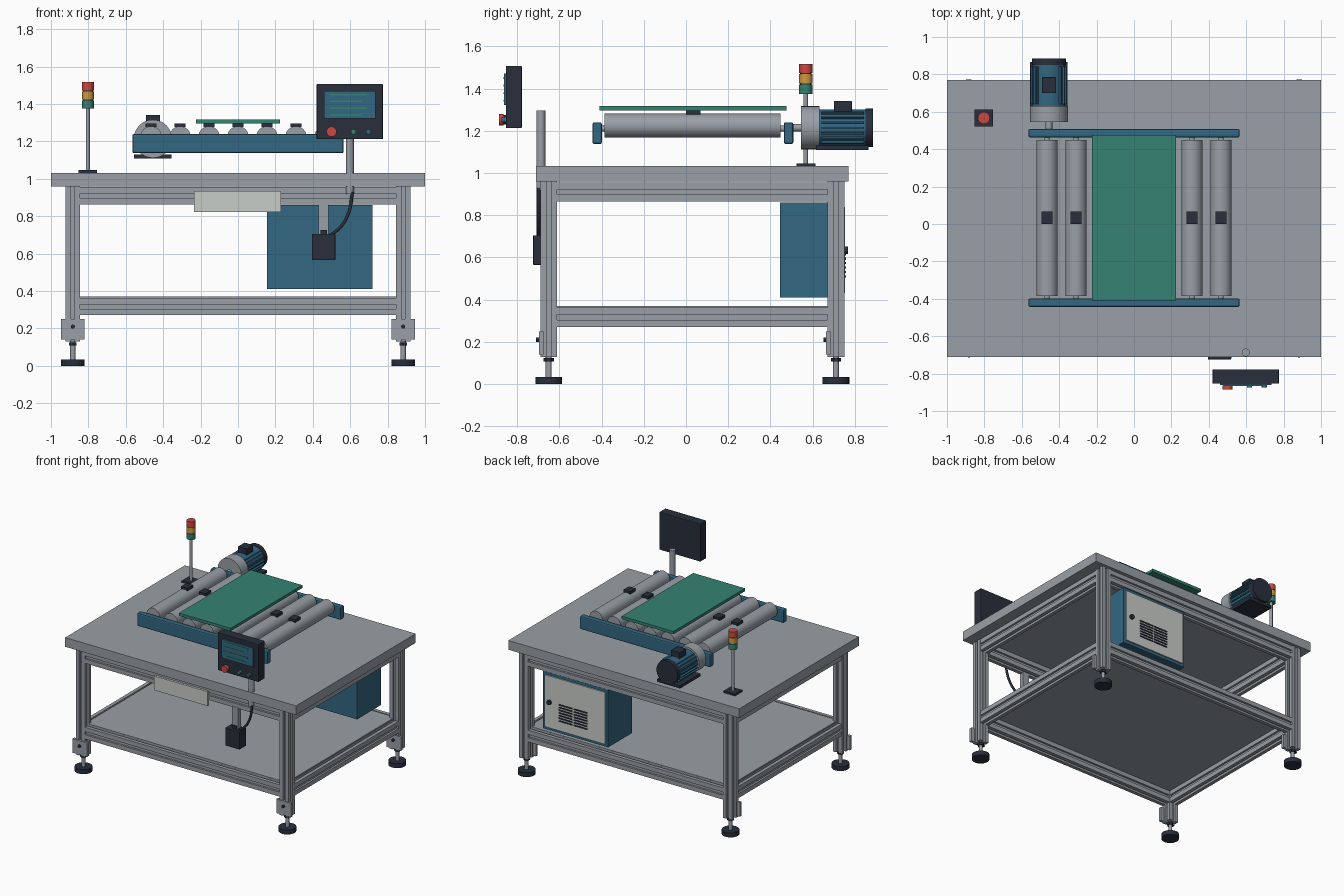
import bpy, bmesh, math
from mathutils import Vector, Matrix

if "Cube" in bpy.data.objects:
    bpy.data.objects.remove(bpy.data.objects["Cube"])


def mat(name, r, g, b):
    m = bpy.data.materials.new(name)
    m.diffuse_color = (r, g, b, 1)
    m.use_nodes = True
    m.node_tree.nodes["Principled BSDF"].inputs["Base Color"].default_value = m.diffuse_color
    return m


STEEL = mat("steel_grey", 0.32, 0.35, 0.385)
BLUE = mat("machine_blue", 0.032, 0.135, 0.22)
DARK = mat("dark_plastic", 0.021, 0.028, 0.045)
GREEN = mat("green", 0.035, 0.225, 0.165)
CREAM = mat("pale_panel", 0.58, 0.61, 0.58)
RED = mat("red", 0.60, 0.065, 0.055)
AMBER = mat("amber", 0.62, 0.32, 0.05)


def box(name, x, y, z, m, bevel=0.0):
    """Box from (min, max) ranges."""
    c = [(a[0] + a[1]) / 2 for a in (x, y, z)]
    bpy.ops.mesh.primitive_cube_add(size=1, location=c)
    ob = bpy.context.object
    ob.name = name
    ob.data.transform(Matrix.Diagonal((x[1] - x[0], y[1] - y[0], z[1] - z[0], 1)))
    ob.data.materials.append(m)
    if bevel:
        b = ob.modifiers.new("bevel", 'BEVEL')
        b.width, b.segments = bevel, 2
    return ob


def cyl(name, start, end, r, m, sides=32):
    """Cylinder between two points."""
    a, b = Vector(start), Vector(end)
    bpy.ops.mesh.primitive_cylinder_add(radius=r, depth=(b - a).length, vertices=sides)
    ob = bpy.context.object
    ob.name = name
    ob.data.transform((b - a).to_track_quat('Z', 'Y').to_matrix().to_4x4())
    ob.location = (a + b) / 2
    ob.data.materials.append(m)
    bpy.ops.object.shade_smooth_by_angle()
    return ob


def slot_profile(name, axis, start, length, w, h):
    """Slotted aluminium bar, one groove per side, extruded along an axis."""
    g, d = 0.13, 0.2
    quarter = [(0.5, -0.5), (0.5, -g), (0.5 - d, -g), (0.5 - d, g), (0.5, g)]
    pts = []
    for k in range(4):
        c, s = round(math.cos(k * math.pi / 2)), round(math.sin(k * math.pi / 2))
        pts += [(c * u - s * v, s * u + c * v) for u, v in quarter]
    place = {'X': lambda u, v: (0, u, v), 'Y': lambda u, v: (u, 0, v), 'Z': lambda u, v: (u, v, 0)}[axis]
    bm = bmesh.new()
    f = bm.faces.new([bm.verts.new(place(u * w, v * h)) for u, v in pts])
    r = bmesh.ops.extrude_face_region(bm, geom=[f])
    step = Vector([length if a == axis else 0 for a in "XYZ"])
    bmesh.ops.translate(bm, verts=[v for v in r["geom"] if isinstance(v, bmesh.types.BMVert)], vec=step)
    bmesh.ops.recalc_face_normals(bm, faces=bm.faces)
    me = bpy.data.meshes.new(name)
    bm.to_mesh(me)
    bm.free()
    me.materials.append(STEEL)
    ob = bpy.data.objects.new(name, me)
    ob.location = start
    bpy.context.collection.objects.link(ob)


# table top and lower shelf
box("table_top", (-1, 1), (-0.71, 0.77), (0.96, 1.032), STEEL)
box("lower_shelf", (-0.87, 0.87), (-0.64, 0.70), (0.362, 0.371), STEEL)

# legs with levelling feet and front brackets
LX, LY = 0.883, (-0.65, 0.71)
for x in (-LX, LX):
    for y in LY:
        slot_profile("leg", 'Z', (x, y, 0.13), 0.83, 0.078, 0.08)
        cyl("foot_pad", (x, y, 0), (x, y, 0.035), 0.063, DARK)
        cyl("foot_stem", (x, y, 0.03), (x, y, 0.14), 0.014, STEEL, 16)
        cyl("foot_nut", (x, y, 0.108), (x, y, 0.125), 0.024, DARK, 6)
        box("leg_bracket", (x - 0.063, x + 0.063), (y - 0.047, y - 0.025), (0.14, 0.25), STEEL)
        cyl("bracket_bolt", (x, y - 0.06, 0.21), (x, y - 0.04, 0.21), 0.011, DARK, 12)

# slotted rails, upper and lower
for z in (0.91, 0.317):
    for y in LY:
        slot_profile("long_rail", 'X', (-0.845, y, z), 1.69, 0.076, 0.092)
    for x in (-LX, LX):
        slot_profile("short_rail", 'Y', (x, -0.61, z), 1.28, 0.074, 0.092)

# roller conveyor
for y0, y1 in ((-0.443, -0.398), (0.463, 0.508)):
    box("conveyor_side", (-0.565, 0.565), (y0, y1), (1.137, 1.24), BLUE, 0.009)
for i in range(-3, 4):
    x = i * 0.155
    cyl("roller", (x, -0.385, 1.224), (x, 0.448, 1.224), 0.057, STEEL, 40)
    cyl("roller_axle", (x, -0.42, 1.21), (x, 0.48, 1.21), 0.014, STEEL, 12)
    box("roller_block", (x - 0.029, x + 0.029), (0, 0.068), (1.276, 1.297), DARK)
box("work_board", (-0.224, 0.224), (-0.41, 0.475), (1.295, 1.317), GREEN)

# drive motor, axis along y
MX, MZ = -0.455, 1.214
cyl("motor_shaft", (MX, 0.49, MZ), (MX, 0.56, MZ), 0.018, STEEL, 16)
cyl("gear_housing", (MX, 0.545, MZ), (MX, 0.632, MZ), 0.102, STEEL, 40)
cyl("motor_body", (MX, 0.63, MZ), (MX, 0.855, MZ), 0.087, BLUE, 40)
cyl("motor_end_cap", (MX, 0.85, MZ), (MX, 0.885, MZ), 0.091, DARK, 32)
for side in (-1, 1):
    for k in range(-3, 4):
        a = math.radians(16 * k)
        fin = box("motor_fin", (0.07, 0.1), (-0.1, 0.1), (-0.004, 0.004), BLUE)
        fin.data.transform(Matrix.Translation(fin.location))
        fin.location = (MX, 0.742, MZ)
        fin.rotation_euler = (0, a + (math.pi if side < 0 else 0), 0)
box("motor_foot", (MX - 0.1, MX + 0.1), (0.615, 0.865), (1.108, 1.13), DARK)
box("terminal_box", (MX - 0.038, MX + 0.038), (0.70, 0.785), (1.28, 1.342), DARK, 0.004)

# signal tower
SX, SY = -0.803, 0.567
box("tower_base", (SX - 0.05, SX + 0.05), (SY - 0.045, SY + 0.045), (1.03, 1.046), DARK)
cyl("tower_pole", (SX, SY, 1.04), (SX, SY, 1.38), 0.011, STEEL, 16)
cyl("tower_core", (SX, SY, 1.376), (SX, SY, 1.50), 0.027, DARK, 24)
for z, m in ((1.375, GREEN), (1.424, AMBER), (1.473, RED)):
    cyl("tower_lamp", (SX, SY, z), (SX, SY, z + 0.044), 0.032, m, 24)

# operator panel on its post
box("panel_case", (0.42, 0.775), (-0.853, -0.777), (1.212, 1.507), DARK, 0.004)
box("panel_screen", (0.46, 0.735), (-0.862, -0.85), (1.322, 1.47), BLUE)
for z, x1 in ((1.45, 0.69), (1.414, 0.665), (1.378, 0.69), (1.342, 0.665)):
    box("screen_line", (0.49, x1), (-0.865, -0.86), (z - 0.004, z + 0.004), GREEN)
cyl("stop_collar", (0.5, -0.866, 1.252), (0.5, -0.85, 1.252), 0.022, DARK, 24)
cyl("stop_button", (0.5, -0.886, 1.252), (0.5, -0.864, 1.252), 0.027, RED, 24)
cyl("start_button", (0.617, -0.874, 1.252), (0.617, -0.85, 1.252), 0.014, GREEN, 20)
cyl("spare_button", (0.697, -0.874, 1.252), (0.697, -0.85, 1.252), 0.014, BLUE, 20)
cyl("panel_post", (0.598, -0.687, 0.92), (0.598, -0.687, 1.295), 0.021, STEEL, 24)

# front label plate
box("front_plate", (-0.235, 0.23), (-0.705, -0.685), (0.823, 0.935), CREAM)

# pedal box hung under the front rail, with cable
box("switch_hanger", (0.43, 0.484), (-0.69, -0.655), (0.69, 0.87), STEEL)
box("switch_box", (0.395, 0.52), (-0.724, -0.64), (0.565, 0.705), DARK, 0.004)
box("switch_collar", (0.44, 0.475), (-0.70, -0.65), (0.70, 0.727), DARK)
cu = bpy.data.curves.new("cable", 'CURVE')
cu.dimensions = '3D'
cu.bevel_depth, cu.bevel_resolution = 0.009, 3
sp = cu.splines.new('BEZIER')
path = [(0.612, 0.93), (0.592, 0.82), (0.55, 0.745), (0.49, 0.695)]
sp.bezier_points.add(len(path) - 1)
for p, (x, z) in zip(sp.bezier_points, path):
    p.co = (x, -0.698, z)
    p.handle_left_type = p.handle_right_type = 'AUTO'
cu.materials.append(DARK)
bpy.context.collection.objects.link(bpy.data.objects.new("cable", cu))

# control cabinet with vented rear door
box("cabinet", (0.155, 0.72), (0.445, 0.742), (0.41, 0.86), BLUE)
box("cabinet_door", (0.175, 0.70), (0.74, 0.752), (0.432, 0.838), CREAM)
cyl("door_knob", (0.655, 0.75, 0.635), (0.655, 0.768, 0.635), 0.018, DARK, 20)
for row in range(7):
    z = 0.51 + row * 0.021
    for x in (0.325, 0.455):
        box("door_vent", (x, x + 0.118), (0.75, 0.757), (z - 0.005, z + 0.005), DARK)
